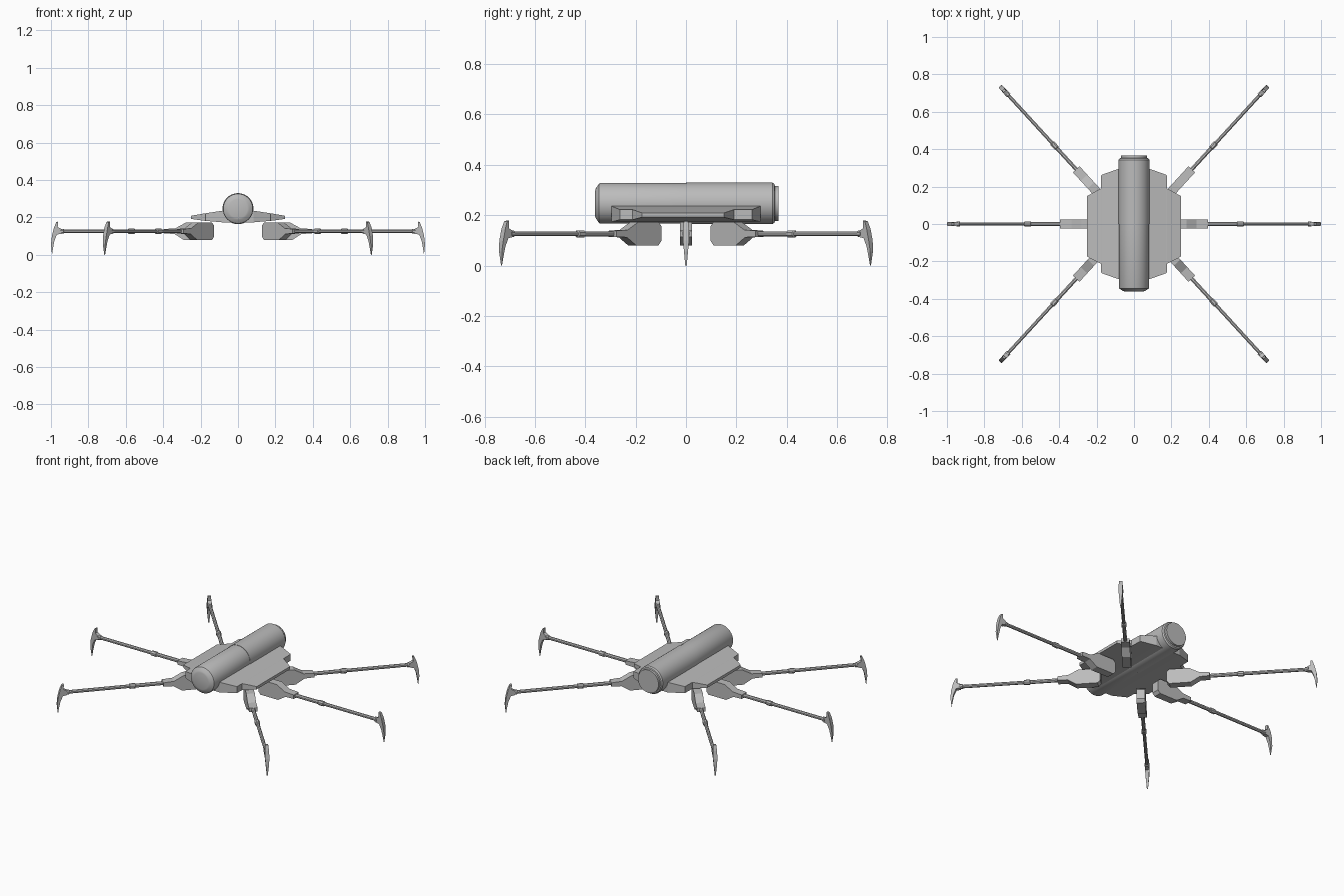
import bpy, bmesh, math
from mathutils import Matrix, Vector

if "Cube" in bpy.data.objects:
    bpy.data.objects.remove(bpy.data.objects["Cube"])

grey = bpy.data.materials.new("hull grey")
grey.diffuse_color = (0.5, 0.5, 0.5, 1)
grey.use_nodes = True
grey.node_tree.nodes["Principled BSDF"].inputs["Base Color"].default_value = grey.diffuse_color


def add_object(name, bm, smooth=False):
    bmesh.ops.recalc_face_normals(bm, faces=bm.faces)
    me = bpy.data.meshes.new(name)
    bm.to_mesh(me)
    bm.free()
    me.materials.append(grey)
    ob = bpy.data.objects.new(name, me)
    bpy.context.collection.objects.link(ob)
    if smooth:
        bpy.ops.object.select_all(action='DESELECT')
        ob.select_set(True)
        bpy.context.view_layer.objects.active = ob
        bpy.ops.object.shade_smooth_by_angle(angle=math.radians(30))
    return ob


def loft(bm, rings):
    """Skin closed rings of equal size and cap both ends."""
    loops = [[bm.verts.new(p) for p in ring] for ring in rings]
    for a, b in zip(loops, loops[1:]):
        n = len(a)
        for i in range(n):
            bm.faces.new((a[i], a[(i + 1) % n], b[(i + 1) % n], b[i]))
    bm.faces.new(loops[0])
    bm.faces.new(loops[-1])


def lathe(profile, sides, axis, z):
    """Rings from (position, radius) pairs along x or y at height z."""
    rings = []
    for t, r in profile:
        ring = []
        for i in range(sides):
            a = math.tau * (i + 0.5) / sides
            u, w = r * math.cos(a), z + r * math.sin(a)
            ring.append((t, u, w) if axis == 'x' else (u, t, w))
        rings.append(ring)
    return rings


def slab(bm, outline, half):
    """Extrude an (x, z) outline sideways; half gives half-width from z."""
    loft(bm, [[(x, s * half(z), z) for x, z in outline] for s in (-1, 1)])


# Long round body with chamfered nose and stepped tail
bm = bmesh.new()
loft(bm, lathe([(-0.361, 0.05), (-0.358, 0.06), (-0.345, 0.079), (-0.34, 0.081),
                (0, 0.081), (0, 0.083), (0.343, 0.083), (0.351, 0.077),
                (0.353, 0.07), (0.367, 0.07)], 48, 'y', 0.247))
add_object("body", bm, True)

# Stepped side plates, thinner towards the outer edge
stations = [  # x, front y, back y, bottom z, top z
    (0.0, -0.295, 0.295, 0.174, 0.24),
    (0.083, -0.295, 0.295, 0.174, 0.236),
    (0.175, -0.262, 0.262, 0.182, 0.222),
    (0.177, -0.212, 0.19, 0.182, 0.222),
    (0.25, -0.175, 0.15, 0.192, 0.209)]
for name, s in (("right_plate", 1), ("left_plate", -1)):
    bm = bmesh.new()
    loft(bm, [[(s * x, f, b), (s * x, k, b), (s * x, k, t), (s * x, f, t)]
              for x, f, k, b, t in stations])
    add_object(name, bm)

# Leg outlines, drawn along +x
HIP = [(0.155, 0.098), (0.17, 0.08), (0.29, 0.08), (0.34, 0.112), (0.396, 0.114),
       (0.396, 0.138), (0.335, 0.142), (0.28, 0.172), (0.17, 0.172), (0.155, 0.157)]
FOOT = [(0.962, 0.178), (0.972, 0.175), (0.984, 0.145), (0.995, 0.1), (1.0, 0.055),
        (0.994, 0.0), (0.99, 0.03), (0.982, 0.075), (0.968, 0.109),
        (0.944, 0.113), (0.944, 0.138), (0.964, 0.148)]
ARM = [(0.38, 0.011), (0.55, 0.011), (0.553, 0.015), (0.585, 0.015),
       (0.588, 0.01), (0.93, 0.01), (0.932, 0.014), (0.95, 0.014)]


def leg_parts(name, place):
    bm = bmesh.new()
    slab(bm, HIP, lambda z: 0.024)
    bmesh.ops.transform(bm, matrix=place, verts=bm.verts)
    add_object(name + "_hip", bm)
    bm = bmesh.new()
    loft(bm, lathe(ARM, 8, 'x', 0.126))
    bmesh.ops.transform(bm, matrix=place, verts=bm.verts)
    add_object(name + "_arm", bm)
    bm = bmesh.new()
    slab(bm, FOOT, lambda z: 0.003 + 0.009 * min(1, z / 0.1)
         - 0.004 * max(0, (z - 0.14) / 0.04))
    bmesh.ops.transform(bm, matrix=place, verts=bm.verts)
    add_object(name + "_foot", bm)


# Six legs: one straight out and two diagonal per side
for side, s in (("right", 1), ("left", -1)):
    for row, angle, offset in (("front", -47.5, 0.041), ("middle", 0, 0), ("rear", 47.5, 0.041)):
        turn = math.radians(angle if s > 0 else 180 - angle)
        place = Matrix.Translation(Vector((s * offset, 0, 0))) @ Matrix.Rotation(turn, 4, 'Z')
        leg_parts(side + "_" + row + "_leg", place)
